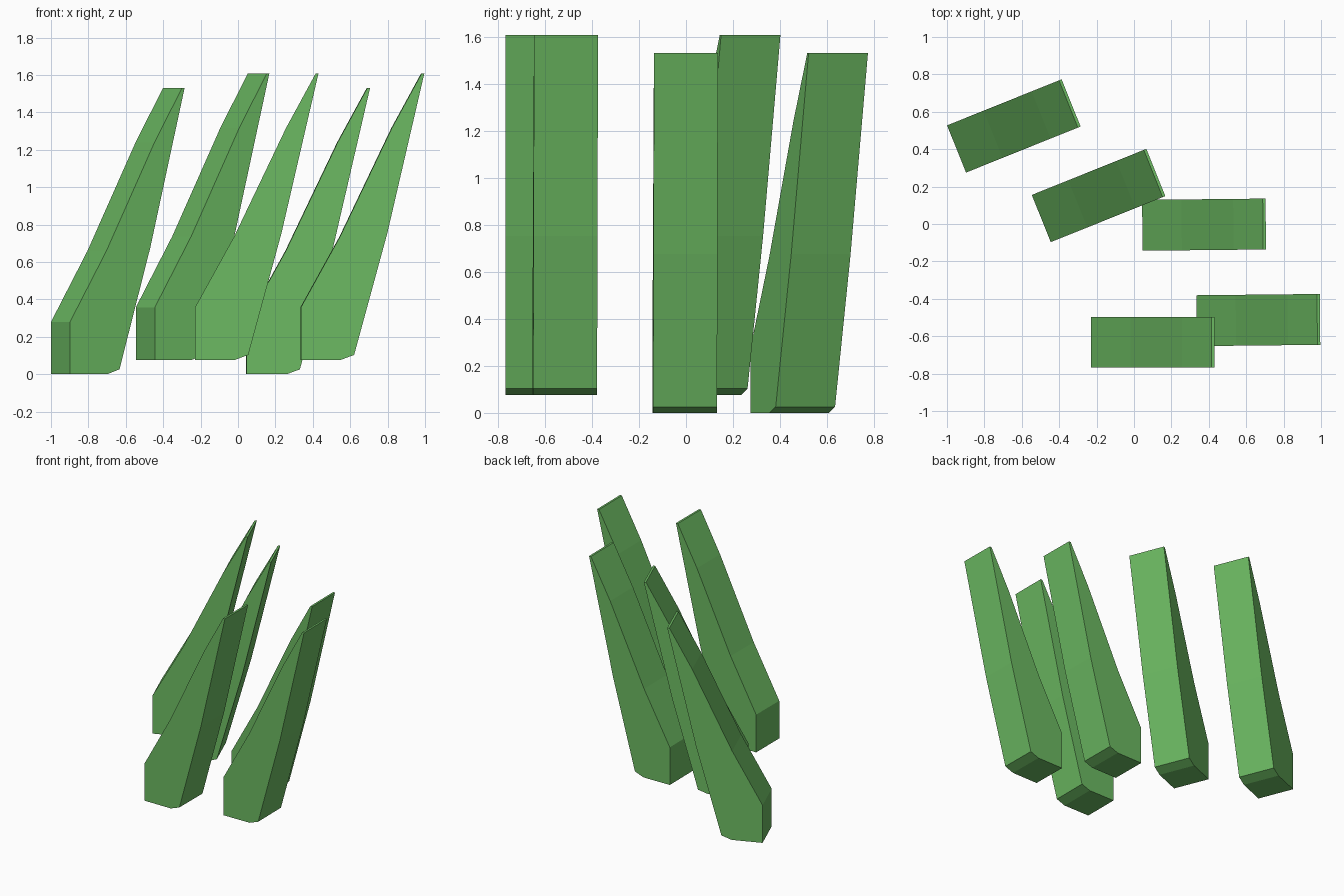
import bpy, bmesh, math

if "Cube" in bpy.data.objects:
    bpy.data.objects.remove(bpy.data.objects["Cube"])

# Single leaf-green colour
green = bpy.data.materials.new("grass green")
green.diffuse_color = (0.15, 0.49, 0.122, 1)
green.use_nodes = True
green.node_tree.nodes["Principled BSDF"].inputs["Base Color"].default_value = green.diffuse_color

# Side profile of a leaning grass blade (x, z)
PROFILE = [(0, 0), (0.215, 0), (0.285, 0.026), (0.462, 0.675), (0.66, 1.53),
           (0.645, 1.53), (0.487, 1.24), (0.21, 0.66), (0, 0.28)]
WIDTH = 0.272


def grass_blade(name, x, y, z, angle):
    """Extrude the profile along y, then place it by its front left corner."""
    bm = bmesh.new()
    face = bm.faces.new([bm.verts.new((px, 0, pz)) for px, pz in PROFILE])
    ext = bmesh.ops.extrude_face_region(bm, geom=[face])
    verts = [v for v in ext["geom"] if isinstance(v, bmesh.types.BMVert)]
    bmesh.ops.translate(bm, verts=verts, vec=(0, WIDTH, 0))
    bmesh.ops.recalc_face_normals(bm, faces=bm.faces[:])
    mesh = bpy.data.meshes.new(name)
    bm.to_mesh(mesh)
    bm.free()
    mesh.materials.append(green)
    obj = bpy.data.objects.new(name, mesh)
    obj.location = (x, y, z)
    obj.rotation_euler.z = math.radians(angle)
    bpy.context.collection.objects.link(obj)


# Tuft of five blades: two turned, three nearly straight
grass_blade("grass_blade_back_left", -0.898, 0.275, 0, 21.9)
grass_blade("grass_blade_middle_left", -0.445, -0.097, 0.077, 21.9)
grass_blade("grass_blade_front", -0.23, -0.768, 0.077, 0)
grass_blade("grass_blade_middle_right", 0.046, -0.143, 0, 0.6)
grass_blade("grass_blade_front_right", 0.336, -0.653, 0.077, 0.6)
